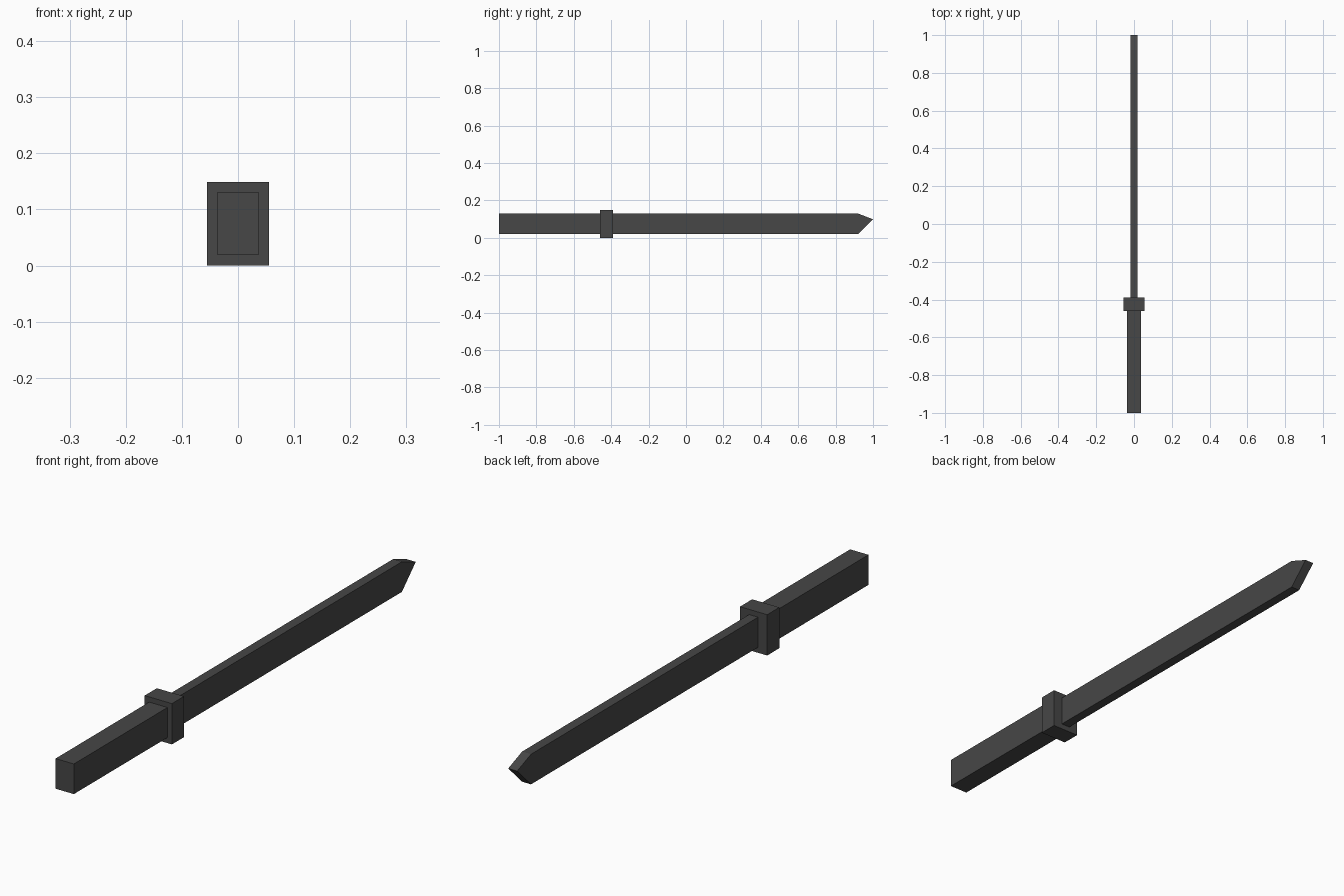
import bpy
import bmesh

if "Cube" in bpy.data.objects:
    bpy.data.objects.remove(bpy.data.objects["Cube"])

steel = bpy.data.materials.new("dark_grey")
steel.diffuse_color = (0.063, 0.063, 0.063, 1)
steel.use_nodes = True
steel.node_tree.nodes["Principled BSDF"].inputs["Base Color"].default_value = steel.diffuse_color


def side_prism(name, profile, half_width):
    """Extrude a (y, z) outline symmetrically across x."""
    bm = bmesh.new()
    face = bm.faces.new([bm.verts.new((-half_width, y, z)) for y, z in profile])
    moved = bmesh.ops.extrude_face_region(bm, geom=[face])["geom"]
    verts = [v for v in moved if isinstance(v, bmesh.types.BMVert)]
    bmesh.ops.translate(bm, verts=verts, vec=(2 * half_width, 0, 0))
    bmesh.ops.recalc_face_normals(bm, faces=bm.faces)
    mesh = bpy.data.meshes.new(name)
    bm.to_mesh(mesh)
    bm.free()
    mesh.materials.append(steel)
    obj = bpy.data.objects.new(name, mesh)
    bpy.context.collection.objects.link(obj)
    return obj


def rect(y0, y1, z0, z1):
    return [(y0, z0), (y1, z0), (y1, z1), (y0, z1)]


GUARD_BACK, GUARD_FRONT = -0.46, -0.39
LOW, HIGH = 0.02, 0.13

# Grip
side_prism("handle", rect(-1, GUARD_BACK, LOW, HIGH), 0.037)
# Square collar between grip and blade
side_prism("guard", rect(GUARD_BACK, GUARD_FRONT, 0, 0.149), 0.055)
# Blade with an off-centre wedge tip
side_prism("blade", [(GUARD_FRONT, LOW), (0.92, LOW), (1, 0.099),
                     (0.92, HIGH), (GUARD_FRONT, HIGH)], 0.018)
